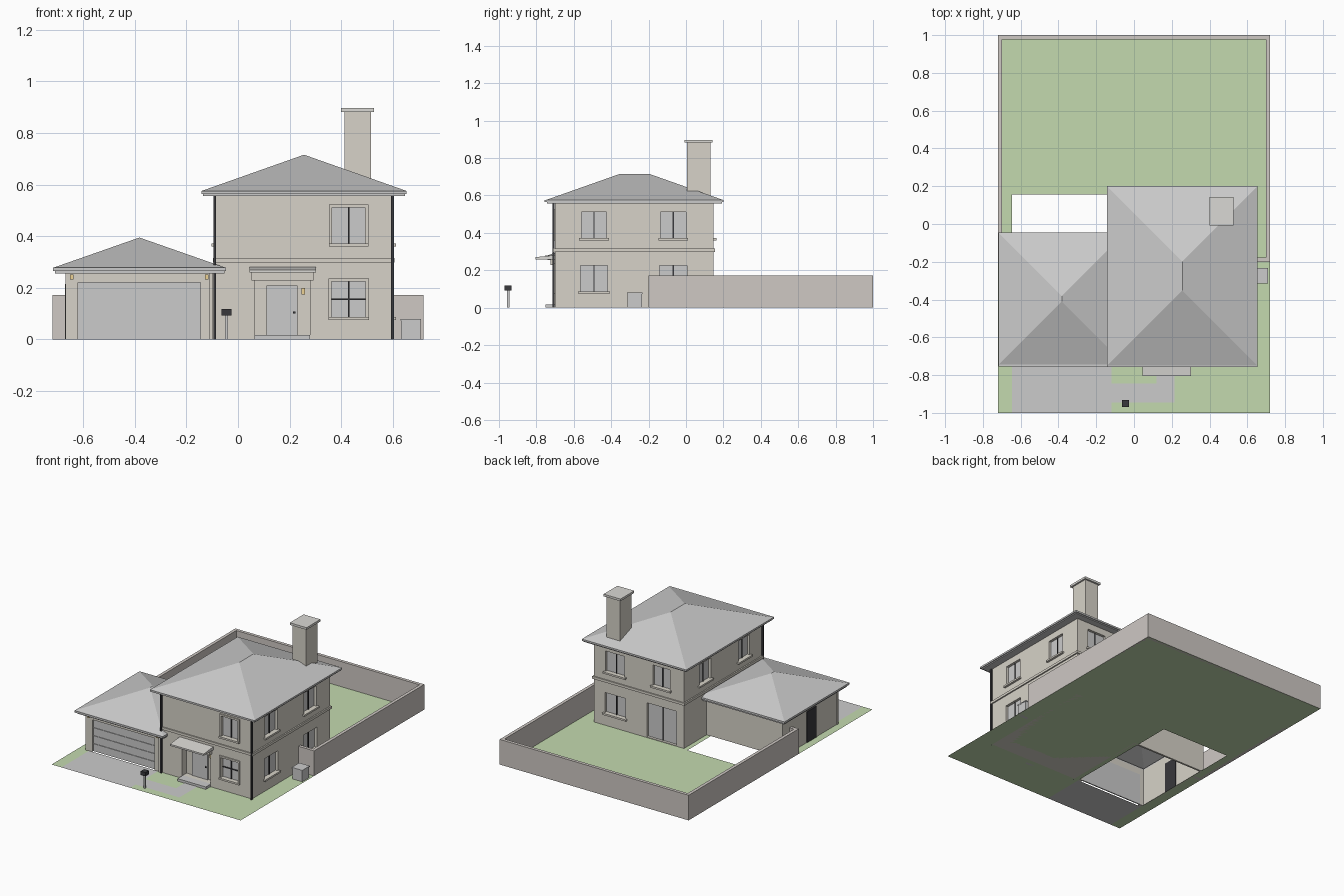
import bpy, bmesh

if "Cube" in bpy.data.objects:
    bpy.data.objects.remove(bpy.data.objects["Cube"])


def material(name, rgb):
    m = bpy.data.materials.new(name)
    m.diffuse_color = (*rgb, 1)
    m.use_nodes = True
    m.node_tree.nodes["Principled BSDF"].inputs["Base Color"].default_value = m.diffuse_color
    return m


STUCCO = material("stucco", (.68, .65, .58))
FENCE = material("fence_stone", (.62, .58, .55))
GRASS = material("grass", (.55, .70, .43))
DARK = material("dark_metal", (.04, .04, .045))
TRIM = material("pale_trim", (.70, .69, .66))
LAMP = material("warm_lamp", (.85, .65, .30))


def mesh_object(name, verts, faces, mat=None):
    me = bpy.data.meshes.new(name)
    me.from_pydata(verts, [], faces)
    bm = bmesh.new()
    bm.from_mesh(me)
    bmesh.ops.recalc_face_normals(bm, faces=bm.faces)
    bm.to_mesh(me)
    bm.free()
    ob = bpy.data.objects.new(name, me)
    bpy.context.collection.objects.link(ob)
    if mat:
        me.materials.append(mat)
    return ob


def boxes(name, items, mat=None):
    """One object made of boxes given as (x0, x1, y0, y1, z0, z1)."""
    verts, faces = [], []
    for x0, x1, y0, y1, z0, z1 in items:
        n = len(verts)
        verts += [(x, y, z) for z in (z0, z1) for x, y in ((x0, y0), (x1, y0), (x1, y1), (x0, y1))]
        faces += [[n + i for i in f] for f in
                  ((3, 2, 1, 0), (4, 5, 6, 7), (0, 1, 5, 4), (1, 2, 6, 5), (2, 3, 7, 6), (3, 0, 4, 7))]
    return mesh_object(name, verts, faces, mat)


def rects(name, items, z, mat=None):
    """Flat rectangles (x0, x1, y0, y1) lying at height z."""
    verts, faces = [], []
    for x0, x1, y0, y1 in items:
        n = len(verts)
        verts += [(x0, y0, z), (x1, y0, z), (x1, y1, z), (x0, y1, z)]
        faces.append([n, n + 1, n + 2, n + 3])
    ob = mesh_object(name, verts, faces, mat)
    for p in ob.data.polygons:
        if p.normal.z < 0:
            p.flip()
    return ob


def ring(x0, x1, y0, y1, z0, z1, t):
    """Four boxes around a rectangle, t thick inwards."""
    return [(x0, x1, y0, y0 + t, z0, z1), (x0, x1, y1 - t, y1, z0, z1),
            (x0, x0 + t, y0 + t, y1 - t, z0, z1), (x1 - t, x1, y0 + t, y1 - t, z0, z1)]


def hip_roof(name, x0, x1, y0, y1, z0, z1):
    h, xm = (x1 - x0) / 2, (x0 + x1) / 2
    verts = [(x0, y0, z0), (x1, y0, z0), (x1, y1, z0), (x0, y1, z0), (xm, y0 + h, z1), (xm, y1 - h, z1)]
    return mesh_object(name, verts, [(0, 1, 4), (1, 2, 5, 4), (2, 3, 5), (3, 0, 4, 5)])


def cut(ob, items):
    for it in items:
        cutter = boxes("cutter", [it])
        cutter.hide_render = True
        mod = ob.modifiers.new("cut", 'BOOLEAN')
        mod.operation, mod.solver, mod.object = 'DIFFERENCE', 'EXACT', cutter
        bpy.context.view_layer.objects.active = ob
        bpy.ops.object.modifier_apply(modifier=mod.name)
        bpy.data.objects.remove(cutter)


# plot, driveway and path
rects("lawn", [(-.72, -.645, -1, .155), (-.72, .72, .155, 1), (-.12, .72, -1, .155)], 0, GRASS)
rects("driveway", [(-.645, -.12, -1, -.70)], 0)
rects("front_path", [(-.12, .215, -.945, -.845), (.12, .215, -.845, -.75)], .002)

# garden wall with short returns to the house and garage
F, T = .173, .022
boxes("garden_wall", [(-.72, .72, 1 - T, 1, 0, F), (-.72, -.72 + T, -.2, 1 - T, 0, F),
                      (.72 - T, .72, -.2, 1 - T, 0, F), (.60, .72 - T, -.2, -.2 + T, 0, F),
                      (-.72 + T, -.66, -.2, -.2 + T, 0, F)], FENCE)

# house walls, then windows set into them
X0, X1, Y0, Y1 = -.087, .597, -.70, .147
house = boxes("house_walls", [(X0, X1, Y0, Y1, 0, .565)], STUCCO)
WALLS = {"front": (1, Y0, -1), "back": (1, Y1, 1), "left": (0, X0, -1), "right": (0, X1, 1)}


def on_wall(wall, a0, a1, d0, d1, z0, z1):
    """Box along a wall from a0 to a1, between outward depths d0 and d1."""
    along_x, base, s = WALLS[wall]
    d = sorted((base + s * d0, base + s * d1))
    return (a0, a1, *d, z0, z1) if along_x else (*d, a0, a1, z0, z1)


UP, LOW = (.372, .512), (.087, .225)
windows = [("front", .365, .493, *UP), ("front", .363, .495, *LOW),
           ("back", .364, .51, *UP), ("back", .02, .15, *UP), ("back", .358, .515, *LOW),
           ("back", -.03, .196, .004, .24)]
for a0, a1 in ((-.559, -.425), (-.136, .0)):
    windows += [("right", a0, a1, *UP), ("right", a0 - .006, a1 + .006, *LOW), ("left", a0 - .01, a1 - .02, *UP)]

pockets, glass, bars, sills, frames = [], [], [], [], []
for w, a0, a1, z0, z1 in windows:
    m, zm, t = (a0 + a1) / 2, (z0 + z1) / 2, .012
    pockets.append(on_wall(w, a0, a1, -.025, .02, z0, z1))
    glass.append(on_wall(w, a0, a1, -.026, -.018, z0, z1))
    bars.append(on_wall(w, m - .003, m + .003, -.018, -.012, z0, z1))
    if z0 > .01:
        sills.append(on_wall(w, a0 - .012, a1 + .012, -.02, .015, z0 - .012, z0))
    if w == "front":
        frames += [on_wall(w, b0, b1, -.005, .008, c0, c1) for b0, b1, c0, c1 in
                   ((a0 - t, a0, z0, z1 + t), (a1, a1 + t, z0, z1 + t), (a0, a1, z1, z1 + t))]
        if z1 < .3:
            bars.append(on_wall(w, a0, a1, -.018, -.012, zm - .003, zm + .003))
cut(house, pockets + [(.064, .28, -.75, -.65, .017, .228)])
boxes("window_glass", glass)
boxes("window_bars", bars, DARK)
boxes("window_sills", sills, STUCCO)
boxes("window_frames", frames, STUCCO)
boxes("floor_band", ring(X0 - .009, X1 + .009, Y0 - .008, Y1 + .008, .299, .316, .02), STUCCO)

# porch: step, door, lintel, sloping canopy
boxes("porch_step", [(.064, .28, -.75, -.69, 0, .017)])
boxes("front_door", [(.11, .23, -.658, -.645, .017, .21)])
boxes("door_knob", [(.214, .222, -.666, -.658, .10, .108)], DARK)
boxes("porch_lintel", [(.052, .292, -.725, -.695, .228, .259)], STUCCO)
prof = [(-.805, .259), (-.70, .259), (-.70, .281), (-.805, .27)]
mesh_object("porch_canopy", [(x, y, z) for x in (.045, .302) for y, z in prof],
            [(0, 1, 2, 3), (7, 6, 5, 4)] + [(i, (i + 1) % 4, (i + 1) % 4 + 4, i + 4) for i in range(4)], TRIM)
boxes("wall_lamps", [(.247, .26, -.665, -.648, .175, .2), (-.651, -.638, -.713, -.698, .233, .251),
                     (-.127, -.114, -.713, -.698, .233, .251)], LAMP)

# house roof with eaves, gutter and downpipes
hip_roof("house_roof", -.14, .652, -.748, .198, .576, .716)
boxes("house_eaves", ring(-.135, .647, -.743, .193, .557, .574, .06))
boxes("house_gutter", ring(-.142, .654, -.756, .2, .564, .576, .012))
boxes("downpipes", [(x, x + .01, -.714, -.702, 0, .56) for x in (-.095, .594)], DARK)

# chimney
boxes("chimney", [(.412, .516, .005, .13, .56, .882)], STUCCO)
boxes("chimney_cap", [(.40, .528, -.008, .142, .882, .897)], TRIM)

# garage: open-bottomed shell, sectional door, side door
garage = boxes("garage_walls", [(-.665, -.088, -.70, -.10, 0, .265)], STUCCO)
cut(garage, [(-.652, -.10, -.682, -.113, -.1, .4), (-.62, -.145, -.75, -.67, -.1, .22)])
boxes("garage_door", [(-.62, -.145, -.688, -.68, .055 * i, .055 * i + .051) for i in range(4)]
      + [(-.62, -.145, -.684, -.68, 0, .22)])
boxes("garage_side_door", [(-.671, -.648, -.464, -.36, .002, .215)], DARK)
boxes("garage_corner_trim", [(-.669, -.655, -.705, -.69, 0, .257), (-.11, -.098, -.708, -.69, 0, .257)], STUCCO)
hip_roof("garage_roof", -.716, -.048, -.745, -.048, .278, .395)
boxes("garage_eaves", ring(-.71, -.052, -.74, -.053, .255, .276, .055))
boxes("garage_gutter", ring(-.718, -.046, -.755, -.046, .265, .278, .01))

# mailbox and cooling unit
boxes("mailbox", [(-.063, -.026, -.97, -.932, .092, .118)], DARK)
boxes("mailbox_post", [(-.05, -.039, -.957, -.945, 0, .092)])
boxes("cooling_unit", [(.632, .708, -.312, -.236, 0, .073)])
boxes("cooling_unit_lid", [(.63, .71, -.315, -.233, .073, .08)])
